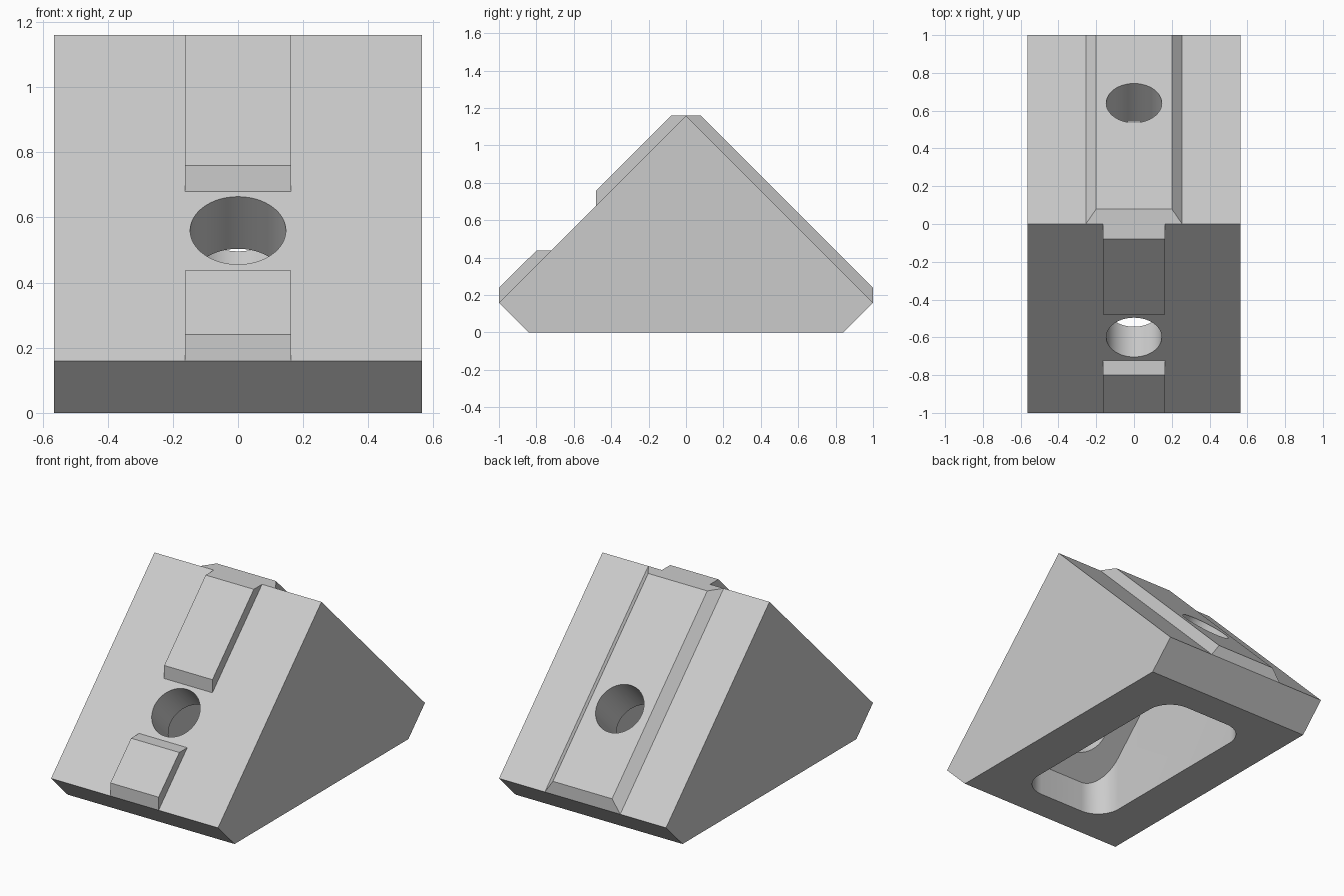
import bpy
import bmesh
from math import pi
from mathutils import Matrix, Vector

if "Cube" in bpy.data.objects:
    bpy.data.objects.remove(bpy.data.objects["Cube"], do_unlink=True)

HALF_WIDTH = 0.565
KEY_HALF = 0.163
HOLE_RADIUS = 0.147
APEX = 1.16

grey = bpy.data.materials.new("light grey")
grey.use_nodes = True
grey.diffuse_color = (0.6, 0.6, 0.6, 1)
grey.node_tree.nodes["Principled BSDF"].inputs["Base Color"].default_value = (0.6, 0.6, 0.6, 1)


def make_object(name, bm):
    bmesh.ops.recalc_face_normals(bm, faces=bm.faces)
    mesh = bpy.data.meshes.new(name)
    bm.to_mesh(mesh)
    bm.free()
    mesh.materials.append(grey)
    obj = bpy.data.objects.new(name, mesh)
    bpy.context.collection.objects.link(obj)
    return obj


def prism(name, profile, half):
    """Extrude a (y, z) profile along x, centred on x = 0."""
    bm = bmesh.new()
    face = bm.faces.new([bm.verts.new((-half, y, z)) for y, z in profile])
    moved = bmesh.ops.extrude_face_region(bm, geom=[face])["geom"]
    verts = [v for v in moved if isinstance(v, bmesh.types.BMVert)]
    bmesh.ops.translate(bm, verts=verts, vec=(2 * half, 0, 0))
    return make_object(name, bm)


def boolean(target, other, operation):
    mod = target.modifiers.new("boolean", 'BOOLEAN')
    mod.object = other
    mod.operation = operation
    mod.solver = 'EXACT'
    bpy.context.view_layer.objects.active = target
    bpy.ops.object.modifier_apply(modifier=mod.name)


# Gabled bracket body with chamfered lower corners
body = prism("bracket_body", [(-1, 0.16), (-0.84, 0), (0.84, 0), (1, 0.16), (0, APEX)], HALF_WIDTH)

# Two raised keys on the front slope, sunk slightly into the body
upper_key = prism("upper_front_key", [(-0.48, 0.68), (-0.48, 0.76), (-0.08, APEX),
                                      (0, APEX), (0, 1.1), (-0.44, 0.66)], KEY_HALF)
lower_key = prism("lower_front_key", [(-1, 0.16), (-1, 0.24), (-0.8, 0.437),
                                      (-0.723, 0.437), (-0.7, 0.4), (-0.94, 0.16)], KEY_HALF)

# Tapered rail along the whole back slope
bm = bmesh.new()
for half, y_top, z_end in ((0.255, 0, 0.16), (0.2, 0.08, 0.24)):
    for side in (-1, 1):
        bm.verts.new((side * half, y_top, APEX))
        bm.verts.new((side * half, 1, z_end))
bmesh.ops.convex_hull(bm, input=bm.verts)
bmesh.ops.dissolve_limit(bm, angle_limit=0.01, verts=bm.verts, edges=bm.edges)
rail = make_object("back_rail", bm)

# Cavity: a rounded column trimmed by an inner gable
bm = bmesh.new()
bmesh.ops.create_cube(bm, size=1, matrix=Matrix.Diagonal((0.6, 1.3, 2.4, 1)))
upright = [e for e in bm.edges if abs(e.verts[0].co.z - e.verts[1].co.z) > 1]
bmesh.ops.bevel(bm, geom=upright, offset=0.15, segments=12, profile=0.5, affect='EDGES')
cavity = make_object("cavity_cutter", bm)
gable = prism("gable_cutter", [(-0.94, -0.1), (0.94, -0.1), (0, 0.84)], 0.5)
boolean(cavity, gable, 'INTERSECT')
boolean(body, cavity, 'DIFFERENCE')
helpers = [cavity, gable]

# Bolt holes square to each slope
for name, side in (("front", -1), ("back", 1)):
    bm = bmesh.new()
    place = (Matrix.Translation(Vector((0, side * 0.6, 0.56)))
             @ Matrix.Rotation(-side * pi / 4, 4, 'X'))
    bmesh.ops.create_cone(bm, cap_ends=True, segments=64, radius1=HOLE_RADIUS,
                          radius2=HOLE_RADIUS, depth=0.7, matrix=place)
    cutter = make_object(name + "_hole_cutter", bm)
    boolean(body, cutter, 'DIFFERENCE')
    if side > 0:
        boolean(rail, cutter, 'DIFFERENCE')
    helpers.append(cutter)

for helper in helpers:
    bpy.data.objects.remove(helper, do_unlink=True)

# Smooth the hole and cavity curves, keep the edges sharp
for obj in bpy.context.view_layer.objects:
    obj.select_set(obj in (body, rail))
bpy.context.view_layer.objects.active = body
bpy.ops.object.shade_smooth_by_angle(angle=pi / 6)
